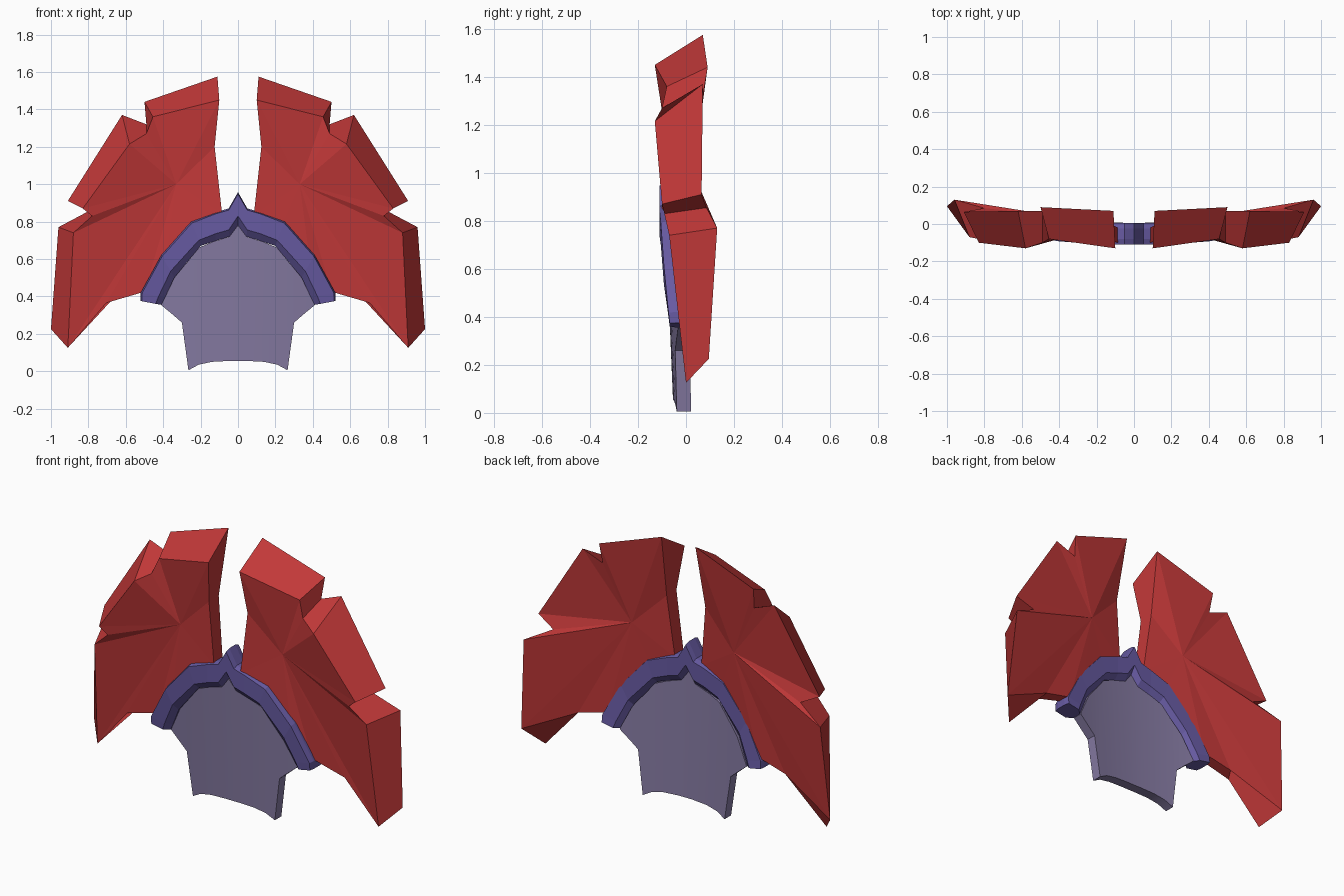
import bpy, bmesh, math
from mathutils import Vector

if "Cube" in bpy.data.objects:
    bpy.data.objects.remove(bpy.data.objects["Cube"])


def material(name, rgb):
    m = bpy.data.materials.new(name)
    m.diffuse_color = (*rgb, 1)
    m.use_nodes = True
    m.node_tree.nodes["Principled BSDF"].inputs["Base Color"].default_value = m.diffuse_color
    return m


RED = material("red", (0.54, 0.04, 0.04))
PURPLE = material("purple", (0.135, 0.103, 0.36))
GREY = material("grey violet", (0.235, 0.195, 0.36))


def make(name, verts, faces, mat):
    me = bpy.data.meshes.new(name)
    me.from_pydata(verts, [], faces)
    me.materials.append(mat)
    bm = bmesh.new()
    bm.from_mesh(me)
    bmesh.ops.recalc_face_normals(bm, faces=bm.faces)
    bm.to_mesh(me)
    bm.free()
    ob = bpy.data.objects.new(name, me)
    bpy.context.collection.objects.link(ob)
    return ob


# Jagged wings: front and back outline point pairs, each side fanned to a hub
rim = [
    ((.10, -.13, 1.45), (.11, .07, 1.575)),
    ((.455, -.08, 1.36), (.50, .09, 1.44)),
    ((.49, -.10, 1.27), (.49, .07, 1.32)),
    ((.58, -.13, 1.215), (.62, .07, 1.37)),
    ((.83, -.10, .87), (.91, .065, .91)),
    ((.78, -.09, .83), (.80, .085, .855)),
    ((.88, -.07, .74), (.96, .13, .77)),
    ((.91, 0, .125), (1.0, .095, .225)),
    ((.705, -.02, .365), (.67, .04, .385)),
    ((.50, -.03, .425), (.49, .03, .43)),
    ((.38, -.06, .62), (.38, .02, .62)),
    ((.23, -.08, .77), (.23, 0, .77)),
    ((.085, -.10, .84), (.085, -.02, .84)),
    ((.125, -.09, 1.20), (.125, 0, 1.20)),
]
n = len(rim)
verts = [f for f, b in rim] + [b for f, b in rim] + [(.33, -.06, 1.0), (.33, .03, 1.0)]
faces = []
for i in range(n):
    j = (i + 1) % n
    faces += [(i, j, n + j, n + i), (i, 2 * n, j), (n + i, n + j, 2 * n + 1)]
for side, name in ((1, "right_wing"), (-1, "left_wing")):
    make(name, [(side * x, y, z) for x, y, z in verts], faces, RED)

# Arched band: outer, inner lip and inner groove (x, z), then front y
half = [
    ((0, .957), (0, .83), (0, .78), -.11),
    ((.05, .87), (.05, .755), (.045, .72), -.11),
    ((.12, .85), (.12, .735), (.12, .697), -.11),
    ((.25, .80), (.21, .70), (.20, .67), -.105),
    ((.41, .62), (.36, .535), (.34, .50), -.092),
    ((.52, .42), (.425, .40), (.39, .395), -.073),
    ((.52, .375), (.44, .36), (.41, .355), -.068),
]


def section(outer, lip, groove, y, side):
    o, l, g = Vector(outer), Vector(lip), Vector(groove)
    edge = o.lerp(l, .08)
    ring = [(edge, 0), (o, .03), (o, .085), (edge, .115), (l, .115), (g, .085), (g, .03), (l, 0)]
    return [(side * p.x, y + d, p.y) for p, d in ring]


sections = [section(*s, -1) for s in reversed(half[1:])] + [section(*s, 1) for s in half]
k = 8
faces = [tuple(range(k)), tuple(range((len(sections) - 1) * k, len(sections) * k))]
for s in range(len(sections) - 1):
    for i in range(k):
        j = (i + 1) % k
        faces.append((s * k + i, s * k + j, (s + 1) * k + j, (s + 1) * k + i))
make("arched_band", [v for s in sections for v in s], faces, PURPLE)

# Curved plate inside the band: columns of x, top z and bottom z
cols = [(0, .78, .055), (.045, .72, .055), (.14, .69, .05), (.21, .66, .035),
        (.265, .59, .005), (.30, .55, .26), (.34, .50, .295), (.41, .357, .353)]
cols = [(-x, t, b) for x, t, b in reversed(cols[1:])] + cols
verts, faces = [], []
for x, top, bottom in cols:
    for z, d in ((top, 0), (top, .06), (bottom, .06), (bottom, 0)):
        verts.append((x, -.052 - .042 * z + .2 * x * x + d, z))
for c in range(len(cols) - 1):
    for i in range(4):
        j = (i + 1) % 4
        faces.append((c * 4 + i, c * 4 + j, c * 4 + 4 + j, c * 4 + 4 + i))
faces += [(0, 1, 2, 3), tuple(range(len(verts) - 4, len(verts)))]
plate = make("centre_plate", verts, faces, GREY)
bpy.context.view_layer.objects.active = plate
plate.select_set(True)
bpy.ops.object.shade_smooth_by_angle(angle=math.radians(25))
